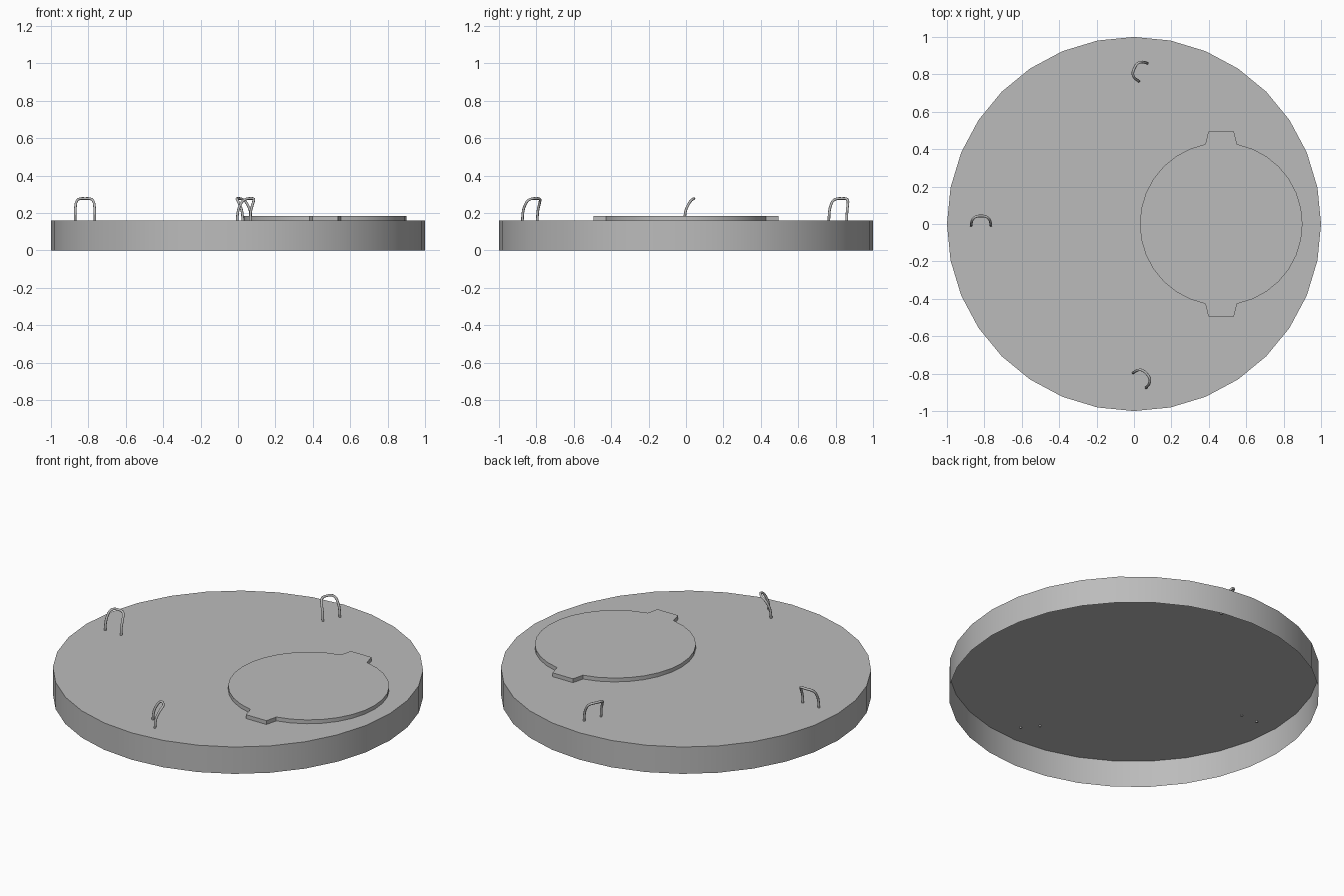
import bpy
import bmesh
from math import cos, sin, radians, pi
from mathutils import Vector

cube = bpy.data.objects.get("Cube")
if cube:
    bpy.data.objects.remove(cube, do_unlink=True)

SIDES = 32
TOP = 0.16

grey = bpy.data.materials.new("plain grey")
grey.use_nodes = True
colour = (0.5, 0.5, 0.5, 1)
grey.diffuse_color = colour
grey.node_tree.nodes["Principled BSDF"].inputs["Base Color"].default_value = colour


def ring(radius, centre_x=0):
    return [Vector((centre_x + radius * cos(2 * pi * i / SIDES),
                    radius * sin(2 * pi * i / SIDES), 0)) for i in range(SIDES)]


def cap(name, outline, bottom, top):
    """Thin-walled cap: a flat top with a skirt, open underneath."""
    bm = bmesh.new()
    upper = [bm.verts.new((p.x, p.y, top)) for p in outline]
    lower = [bm.verts.new((p.x, p.y, bottom)) for p in outline]
    bm.faces.new(upper)
    for i in range(len(outline)):
        j = (i + 1) % len(outline)
        bm.faces.new((lower[i], lower[j], upper[j], upper[i]))
    mesh = bpy.data.meshes.new(name)
    bm.to_mesh(mesh)
    bm.free()
    mesh.materials.append(grey)
    obj = bpy.data.objects.new(name, mesh)
    bpy.context.collection.objects.link(obj)
    bpy.ops.object.select_all(action="DESELECT")
    obj.select_set(True)
    bpy.context.view_layer.objects.active = obj
    bpy.ops.object.shade_smooth_by_angle(angle=radians(20))


# Round cover, hollow underneath
cap("cover", ring(1.0), 0, TOP)

# Raised hatch: the crown vertex on each side becomes a tapered tab
hatch_x = 0.466
outline = []
for i, p in enumerate(ring(0.435, hatch_x)):
    if i in (SIDES // 4, 3 * SIDES // 4):
        side = 1 if p.y > 0 else -1
        for dx in (0.068, -0.068):
            outline.append(Vector((hatch_x + side * dx, side * 0.495, 0)))
    else:
        outline.append(p)
cap("hatch", outline, TOP, 0.183)

# Bent wire handles: half profile as (across, lean, height), mirrored
half = [(0.053, -0.008, 0.153), (0.052, -0.002, 0.21), (0.05, 0.01, 0.24),
        (0.044, 0.025, 0.264), (0.03, 0.038, 0.275), (0, 0.043, 0.277)]
path = half + [(-u, v, z) for u, v, z in reversed(half[:-1])]


def handle(name, x, y, turn):
    curve = bpy.data.curves.new(name, "CURVE")
    curve.dimensions = "3D"
    curve.bevel_depth = 0.007
    curve.bevel_resolution = 2
    curve.use_fill_caps = True
    curve.resolution_u = 4
    spline = curve.splines.new("BEZIER")
    spline.bezier_points.add(len(path) - 1)
    for point, co in zip(spline.bezier_points, path):
        point.co = co
        point.handle_left_type = point.handle_right_type = "AUTO"
    curve.materials.append(grey)
    obj = bpy.data.objects.new(name, curve)
    obj.location = (x, y, 0)
    obj.rotation_euler.z = radians(turn)
    bpy.context.collection.objects.link(obj)


handle("right_handle", -0.818, 0, 0)
handle("back_handle", 0.041, 0.815, 65)
handle("front_handle", 0.036, -0.83, -49)
